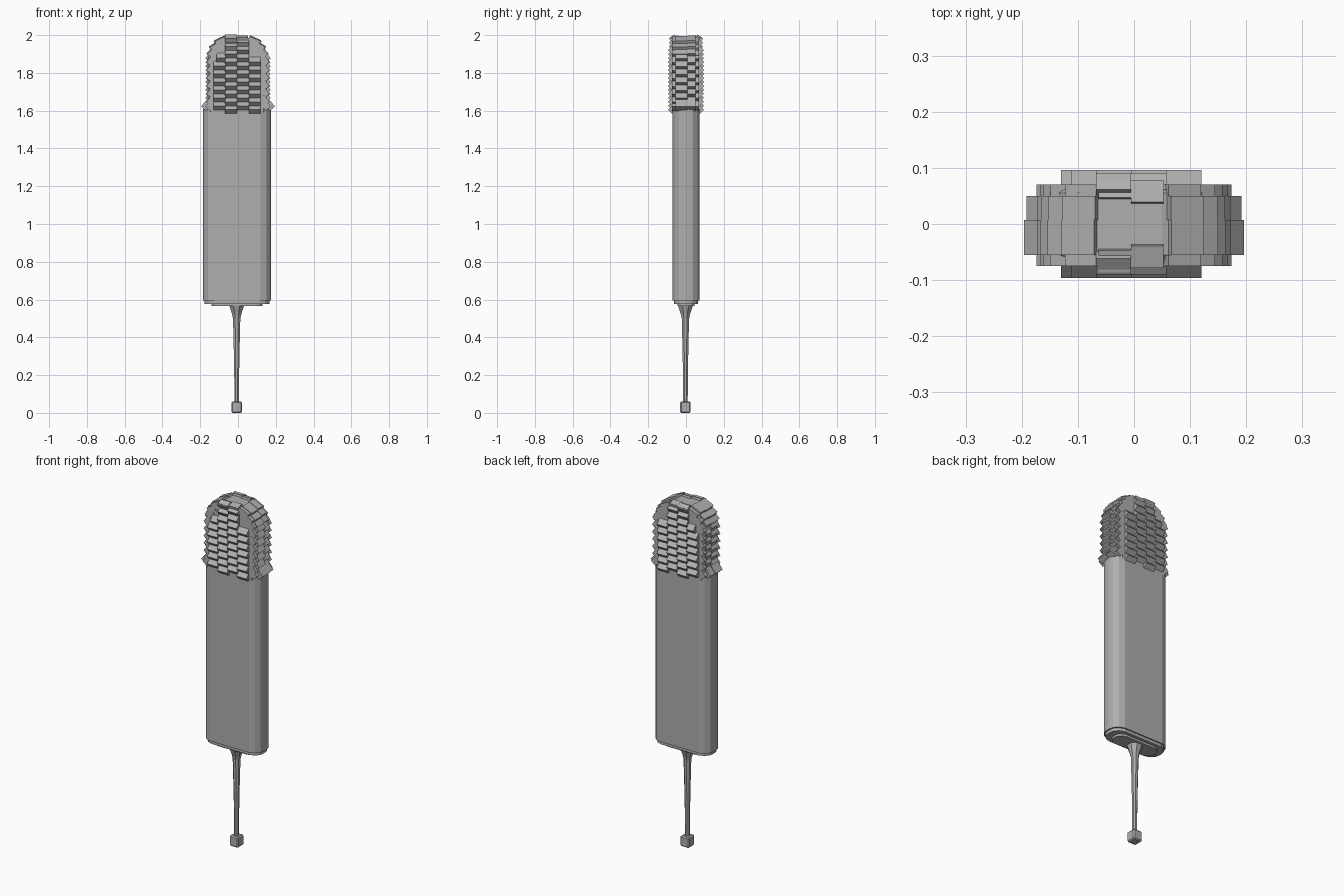
import bpy, bmesh, math
from mathutils import Vector

if "Cube" in bpy.data.objects:
    bpy.data.objects.remove(bpy.data.objects["Cube"])

grey = bpy.data.materials.new("grey")
grey.diffuse_color = (0.43, 0.43, 0.43, 1)
grey.use_nodes = True
grey.node_tree.nodes["Principled BSDF"].inputs["Base Color"].default_value = grey.diffuse_color


def finish(bm, name):
    bmesh.ops.recalc_face_normals(bm, faces=bm.faces)
    me = bpy.data.meshes.new(name)
    bm.to_mesh(me)
    bm.free()
    me.materials.append(grey)
    ob = bpy.data.objects.new(name, me)
    bpy.context.collection.objects.link(ob)
    return ob


def loft(name, rings):
    """Join equal-length rings of points and cap both ends."""
    bm = bmesh.new()
    vs = [[bm.verts.new(p) for p in r] for r in rings]
    n = len(vs[0])
    for a, b in zip(vs, vs[1:]):
        for i in range(n):
            bm.faces.new((a[i], a[(i + 1) % n], b[(i + 1) % n], b[i]))
    bm.faces.new(vs[0])
    bm.faces.new(vs[-1])
    return finish(bm, name)


def tile(bm, tip, out, down, width, tilt, L=0.045, T=0.03):
    """Shingle whose lower outer edge is centred on tip, leaning out by tilt degrees."""
    a = math.radians(tilt)
    tip, out, down = Vector(tip), Vector(out), Vector(down)
    s = down * math.cos(a) + out * math.sin(a)
    m = out * math.cos(a) - down * math.sin(a)
    w = out.cross(down) * (width / 2)
    v = [bm.verts.new(tip + w * i - s * L * j - m * T * k)
         for i in (-1, 1) for j in (0, 1) for k in (0, 1)]
    for f in ((0, 1, 3, 2), (4, 6, 7, 5), (0, 4, 5, 1), (2, 3, 7, 6), (0, 2, 6, 4), (1, 5, 7, 3)):
        bm.faces.new([v[i] for i in f])


# Body: rounded slab with two small steps underneath
CX = -0.005
q = [(0.18, 0.012), (0.175, 0.036), (0.155, 0.06), (0.125, 0.071)]
outline = (q + [(-x, y) for x, y in reversed(q)] + [(-x, -y) for x, y in q]
           + [(x, -y) for x, y in reversed(q)])


def ring(sx, sy, z):
    return [(CX + x * sx, y * sy, z) for x, y in outline]


loft("body", [ring(.75, .65, .565), ring(.75, .65, .577), ring(.955, .9, .577),
              ring(.955, .9, .594), ring(1, 1, .594), ring(1, 1, 1.61)])

# Stem: tapered eight-sided rod flaring into the body
stem = [(.013, .05), (.014, .2), (.017, .35), (.021, .5), (.027, .525), (.036, .55), (.043, .57)]
loft("stem", [[(-.007 + r * math.cos(math.pi * (i + .5) / 4),
                -.003 + r * math.sin(math.pi * (i + .5) / 4), z) for i in range(8)]
              for r, z in stem])

# Pommel: small bevelled cube at the foot
bm = bmesh.new()
bmesh.ops.create_cube(bm, size=1)
for v in bm.verts:
    v.co = Vector((v.co.x * .056 - .007, v.co.y * .056 - .003, v.co.z * .06 + .03))
bmesh.ops.bevel(bm, geom=bm.edges[:], offset=.006, segments=1, affect='EDGES')
finish(bm, "foot_knob")

# Head core: arch profile extruded through the depth
half = [(.155, 1.6), (.155, 1.87), (.145, 1.91), (.125, 1.95), (.095, 1.975), (.055, 1.987)]
arch = half + [(-x, z) for x, z in reversed(half)]
loft("head_core", [[(CX + x * k, y, z - dz) for x, z in arch]
                   for y, k, dz in ((-.07, .9, .01), (-.055, 1, 0), (.055, 1, 0), (.07, .9, .01))])

# Face shingles: four staggered columns on the front and back
P = 0.042
bm = bmesh.new()
for side in (-1, 1):
    for c in range(4):
        x = -.099 + c * .0625
        low = c % 2
        top = 1.885 if c in (0, 3) else 1.985
        z = 1.605 if low else 1.626
        while z < top:
            # the upper rows narrow to follow the arch
            w = .063
            cx = x
            if z > 1.86 and c in (0, 3):
                w, cx = .045, x + (.009 if c == 0 else -.009)
            tile(bm, (cx, side * (.096 if z < 1.93 else .09), z), (0, side, 0), (0, 0, -1),
                 w, 45 if z < 1.93 else 55, L=.045 if z < 1.95 else .035)
            z += P
finish(bm, "face_shingles")

# Edge shingles: columns climbing both sides and wrapping the arch
cols = [(-.065, .02, .014), (-.024, .062, 0), (.0285, .043, .003), (.06, .02, .014)]
curve = [(.165, 1.905, 15, 28, .05), (.152, 1.942, 35, 24, .05), (.127, 1.973, 50, 15, .064)]
bm = bmesh.new()
for side in (-1, 1):
    for c, (y, w, inset) in enumerate(cols):
        shift = (c % 2) * P / 2
        # flared bottom row
        tile(bm, (side * (.196 - inset * 1.6), y, 1.622), (side, 0, 0), (0, 0, -1), w, 40, .05, .035)
        for r in range(6):
            tile(bm, (side * (.173 - inset * .4), y, 1.645 + shift + r * P),
                 (side, 0, 0), (0, 0, -1), w, 35)
        for x, z, th, tilt, L in curve:
            t = math.radians(th)
            tile(bm, (side * (x - inset * .4) - .002, y, z - inset * .4 - shift * .2),
                 (side * math.cos(t), 0, math.sin(t)),
                 (side * math.sin(t), 0, -math.cos(t)), w, tilt, L, .035)
finish(bm, "edge_shingles")

# Crown: shallow shingles along the front and back of the flat top
bm = bmesh.new()
for side in (-1, 1):
    for x, y in ((-.034, .086), (.024, .078)):
        tile(bm, (x, side * y, 1.988), (0, side * .34, .94), (0, side * .94, -.34), .058, 5, .04, .02)
finish(bm, "crown_shingles")
